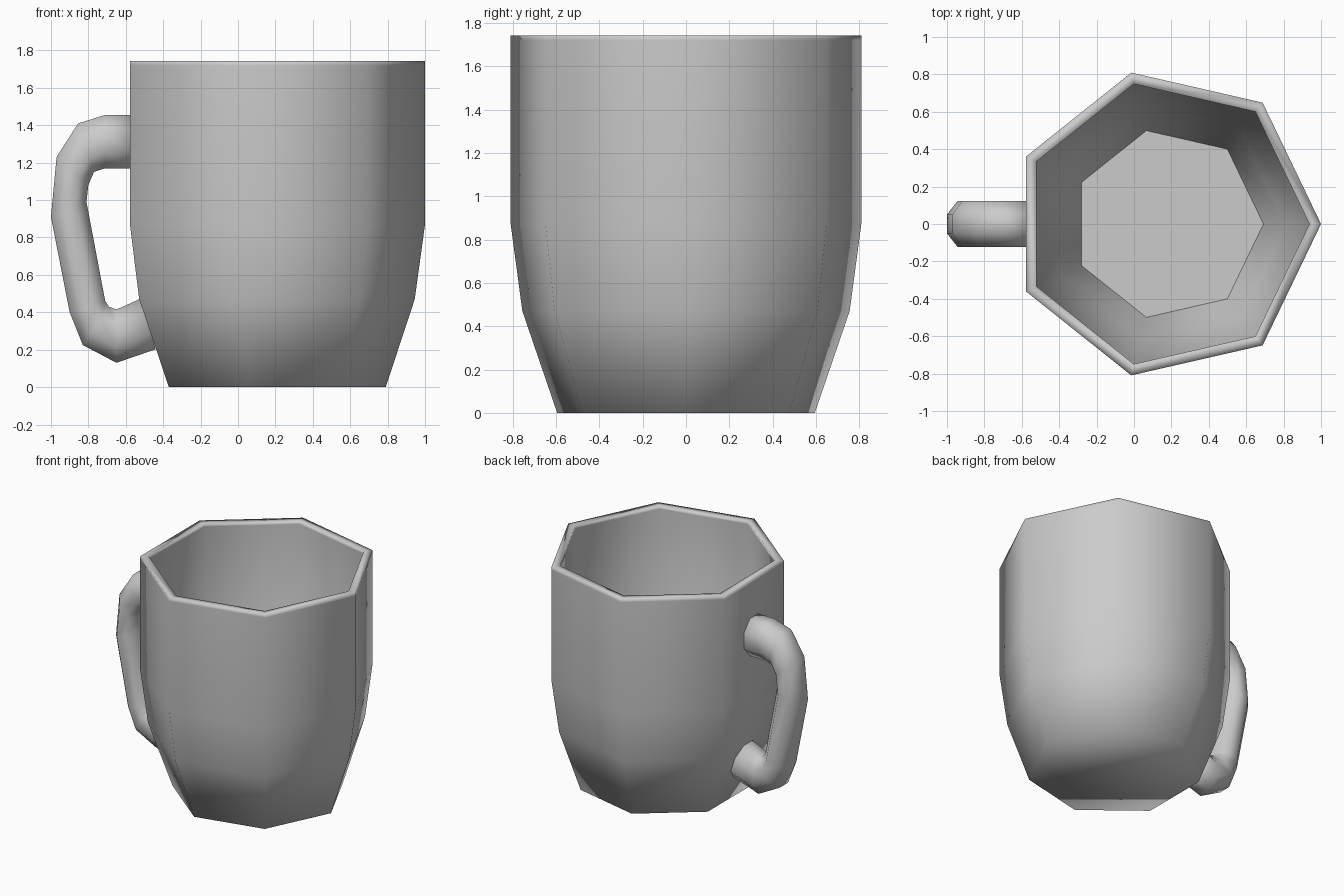
import bpy, bmesh, math

if "Cube" in bpy.data.objects:
    bpy.data.objects.remove(bpy.data.objects["Cube"])


def loft(name, rings, sharp_end=False):
    """Skin a closed smooth tube through equal-sized rings of points and cap both ends."""
    bm = bmesh.new()
    loops = [[bm.verts.new(p) for p in ring] for ring in rings]
    n = len(loops[0])
    for a, b in zip(loops, loops[1:]):
        for i in range(n):
            j = (i + 1) % n
            bm.faces.new((a[i], a[j], b[j], b[i]))
    bm.faces.new(loops[0][::-1])
    end = bm.faces.new(loops[-1])
    bmesh.ops.recalc_face_normals(bm, faces=bm.faces)
    for f in bm.faces:
        f.smooth = True
    if sharp_end:
        for e in end.edges:
            e.smooth = False
    mesh = bpy.data.meshes.new(name)
    bm.to_mesh(mesh)
    bm.free()
    obj = bpy.data.objects.new(name, mesh)
    bpy.context.collection.objects.link(obj)
    return obj


# Seven-sided cup: profile (centre x, radius, z) up the outside, over the rim, down inside
SIDES = 7
profile = [(0.18, 0.61, 0), (0.17, 0.775, 0.47), (0.17, 0.83, 0.87),
           (0.17, 0.83, 1.72), (0.17, 0.83, 1.743),
           (0.17, 0.768, 1.743), (0.17, 0.768, 1.72),
           (0.17, 0.768, 0.87), (0.175, 0.64, 0.48), (0.18, 0.512, 0.07)]
cup_rings = [[(cx + r * math.cos(math.tau * i / SIDES),
               r * math.sin(math.tau * i / SIDES), z) for i in range(SIDES)]
             for cx, r, z in profile]
loft("cup", cup_rings, sharp_end=True)

# Eight-sided handle: outer (x, z) and inner (x, z) edge of every ring
HALF_WIDTH = 0.122
stations = [(-0.565, 1.455, -0.565, 1.17), (-0.71, 1.455, -0.71, 1.17),
            (-0.855, 1.41, -0.77, 1.15), (-0.97, 1.23, -0.80, 1.08),
            (-1.0, 0.91, -0.81, 0.99), (-0.90, 0.40, -0.71, 0.46),
            (-0.83, 0.225, -0.69, 0.43), (-0.65, 0.13, -0.65, 0.415),
            (-0.44, 0.202, -0.52, 0.473)]
handle_rings = []
for xo, zo, xi, zi in stations:
    ring = []
    for k in range(8):
        a = math.tau * (k + 0.5) / 8
        u = math.cos(a) / math.cos(math.pi / 8)
        v = math.sin(a) / math.cos(math.pi / 8)
        t = (1 - u) / 2
        ring.append((xo + (xi - xo) * t, HALF_WIDTH * v, zo + (zi - zo) * t))
    handle_rings.append(ring)
loft("handle", handle_rings)
